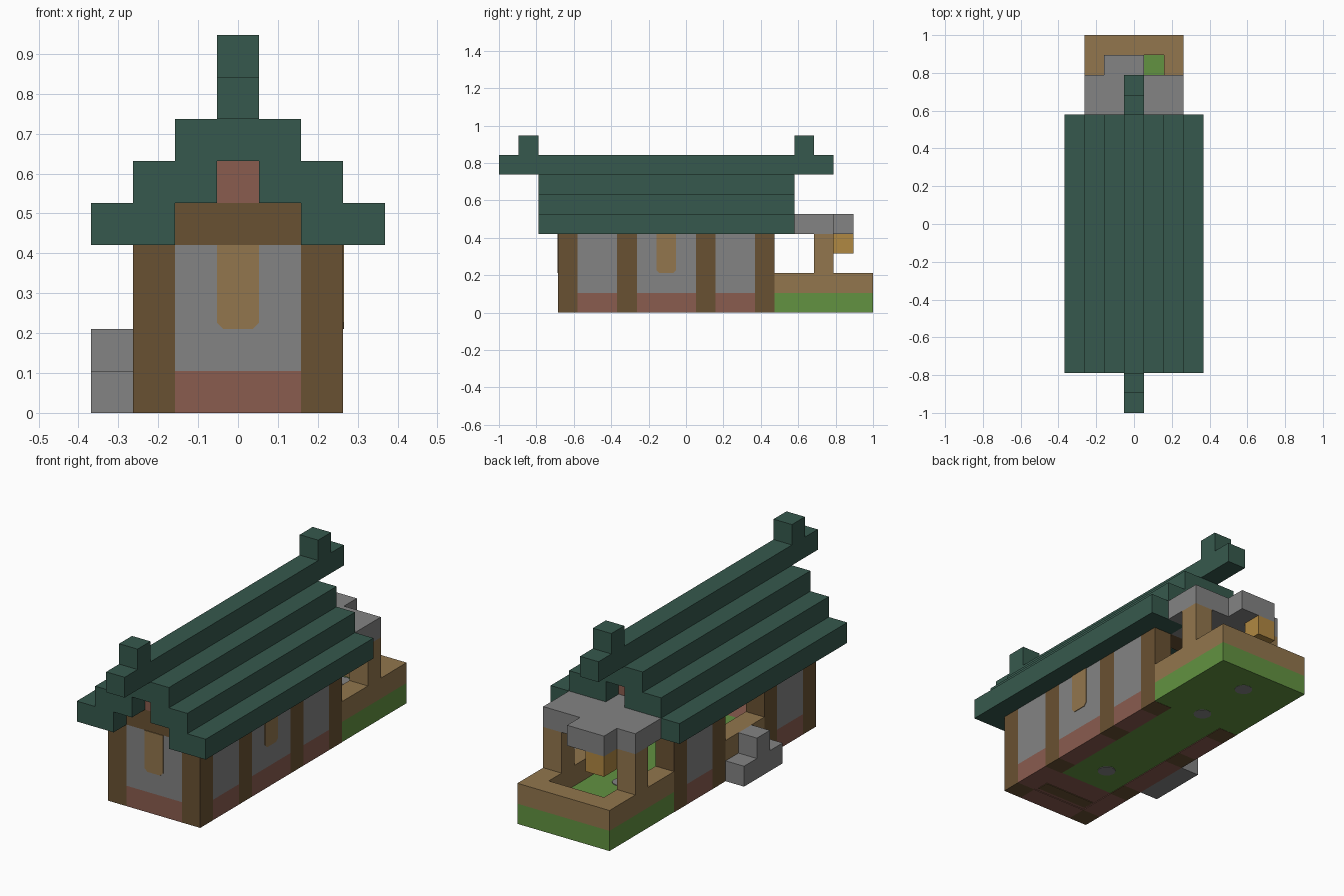
import bpy
import bmesh
from mathutils import Matrix, Vector

cube = bpy.data.objects.get("Cube")
if cube:
    bpy.data.objects.remove(cube, do_unlink=True)

U = 2 / 19                                  # one block
ORIGIN = Vector((-3.5 * U, -1, 0))


def material(name, rgb):
    mat = bpy.data.materials.new(name)
    linear = [((c / 255 + 0.055) / 1.055) ** 2.4 for c in rgb] + [1]
    mat.use_nodes = True
    mat.diffuse_color = linear
    bsdf = next(n for n in mat.node_tree.nodes if n.type == "BSDF_PRINCIPLED")
    bsdf.inputs["Base Color"].default_value = linear
    return mat


ROOF = material("roof green", (54, 89, 77))
LOG = material("dark timber", (105, 81, 50))
PLANK = material("light timber", (146, 118, 77))
STONE = material("grey stone", (131, 131, 131))
BRICK = material("brick", (138, 92, 79))
GRASS = material("grass", (98, 146, 65))
AMBER = material("lantern amber", (176, 136, 66))


def finish(name, bm, mat):
    mesh = bpy.data.meshes.new(name)
    bm.to_mesh(mesh)
    bm.free()
    mesh.materials.append(mat)
    obj = bpy.data.objects.new(name, mesh)
    bpy.context.collection.objects.link(obj)
    return obj


def add_box(bm, x, y, z):
    """Add a box given as start and end ranges in blocks."""
    lo, hi = Vector((x[0], y[0], z[0])), Vector((x[1], y[1], z[1]))
    place = Matrix.Translation(ORIGIN + (lo + hi) / 2 * U)
    bmesh.ops.create_cube(bm, size=U, matrix=place @ Matrix.Diagonal((*(hi - lo), 1)))


def part(name, mat, *boxes, mirror=False):
    """Join boxes into one part; mirror repeats each on the other side."""
    bm = bmesh.new()
    for x, y, z in boxes:
        add_box(bm, x, y, z)
        if mirror:
            add_box(bm, (7 - x[1], 7 - x[0]), y, z)
    return finish(name, bm, mat)


def window(name, centre, along_x):
    """Panel through a wall, with its lower corners rounded."""
    bm = bmesh.new()
    profile = [(-.5, 2), (.5, 2), (.5, 0.15), (.35, 0), (-.35, 0), (-.5, 0.15)]
    depth = 0.53
    rings = []
    for d in (-depth, depth):
        ring = []
        for s, h in profile:
            offset = Vector((s, d, h)) if along_x else Vector((d, s, h))
            ring.append(bm.verts.new(ORIGIN + (Vector(centre) + offset) * U))
        rings.append(ring)
        bm.faces.new(ring)
    count = len(profile)
    for n in range(count):
        m = (n + 1) % count
        bm.faces.new((rings[0][n], rings[0][m], rings[1][m], rings[1][n]))
    bmesh.ops.recalc_face_normals(bm, faces=bm.faces)
    return finish(name, bm, PLANK)


LEFT, RIGHT, MIDDLE, RIDGE = (1, 2), (5, 6), (2, 5), (3, 4)
ROOF_Y = (2, 15)
BAYS = [(4, 6), (7, 10), (11, 13)]

# Timber frame
part("wall_posts", LOG, *[(LEFT, (y, y + 1), (0, 4)) for y in (3, 6, 10, 13)], mirror=True)
part("gable_beams", LOG, *[(MIDDLE, (y, y + 1), (4, 5)) for y in (3, 13)])

# Walls: brick footing with stone panels above; one bay is the open doorway
part("side_footings", BRICK, *[(LEFT, bay, (0, 1)) for bay in BAYS], mirror=True)
part("front_footing", BRICK, (MIDDLE, (3, 4), (0, 1)))
part("right_panels", STONE, *[(RIGHT, bay, (1, 4)) for bay in BAYS])
part("left_panels", STONE, *[(LEFT, bay, (1, 4)) for bay in (BAYS[0], BAYS[2])])
part("front_panel", STONE, (MIDDLE, (3, 4), (1, 4)))
part("gable_bricks", BRICK, *[(RIDGE, (y, y + 1), (5, 6)) for y in (3, 13)])
window("front_window", (3.5, 3.5, 2), True)
window("side_window", (5.5, 8.5, 2), False)
part("door_sill", PLANK, (LEFT, BAYS[1], (1, 2)))

# Floors
part("brick_floor", BRICK, (MIDDLE, (4, 6), (0.03, 1)))
part("floor_log", LOG, ((2.1, 4.9), (4.2, 4.8), (0, 0.5)))
part("inner_lawn", GRASS, (MIDDLE, (6, 14), (0.03, 1)))
part("garden_lawn", GRASS, ((1, 6), (14, 19), (0.01, 1)))
bm = bmesh.new()
for y in (7.5, 14.5, 17.5):
    spot = ORIGIN + Vector((3.5, y, 0.515)) * U
    bmesh.ops.create_cone(bm, cap_ends=True, segments=12, radius1=0.42 * U, radius2=0.42 * U,
                          depth=1.03 * U, matrix=Matrix.Translation(spot))
finish("stepping_stones", bm, STONE)

# Steps up to the doorway
part("door_steps", STONE, ((0, 1), (7, 10), (0, 1)), ((0, 1), (8, 9), (1, 2)))

# Stepped roof with a raised ridge and end blocks
part("roof_eaves", ROOF, ((0, 2), ROOF_Y, (4, 5)), mirror=True)
part("roof_slopes", ROOF, ((1, 3), ROOF_Y, (5, 6)), mirror=True)
part("roof_cap", ROOF, (MIDDLE, ROOF_Y, (6, 7)))
part("roof_ridge", ROOF, (RIDGE, (0, 17), (7, 8)))
part("ridge_ends", ROOF, *[(RIDGE, (y, y + 1), (8, 9)) for y in (1, 15)])

# Rear porch and garden border
part("garden_border", PLANK, (LEFT, (14, 19), (1, 2)), (RIGHT, (14, 19), (1, 2)),
     (MIDDLE, (18, 19), (1, 2)))
part("porch_posts", PLANK, (LEFT, (16, 17), (2, 4)), mirror=True)
part("porch_roof", STONE, ((1, 6), (15, 17), (4, 5)), (MIDDLE, (14, 15), (4, 5)),
     ((2, 4), (17, 18), (4, 5)))
part("lantern", AMBER, ((2, 3), (17, 18), (3, 4)))
